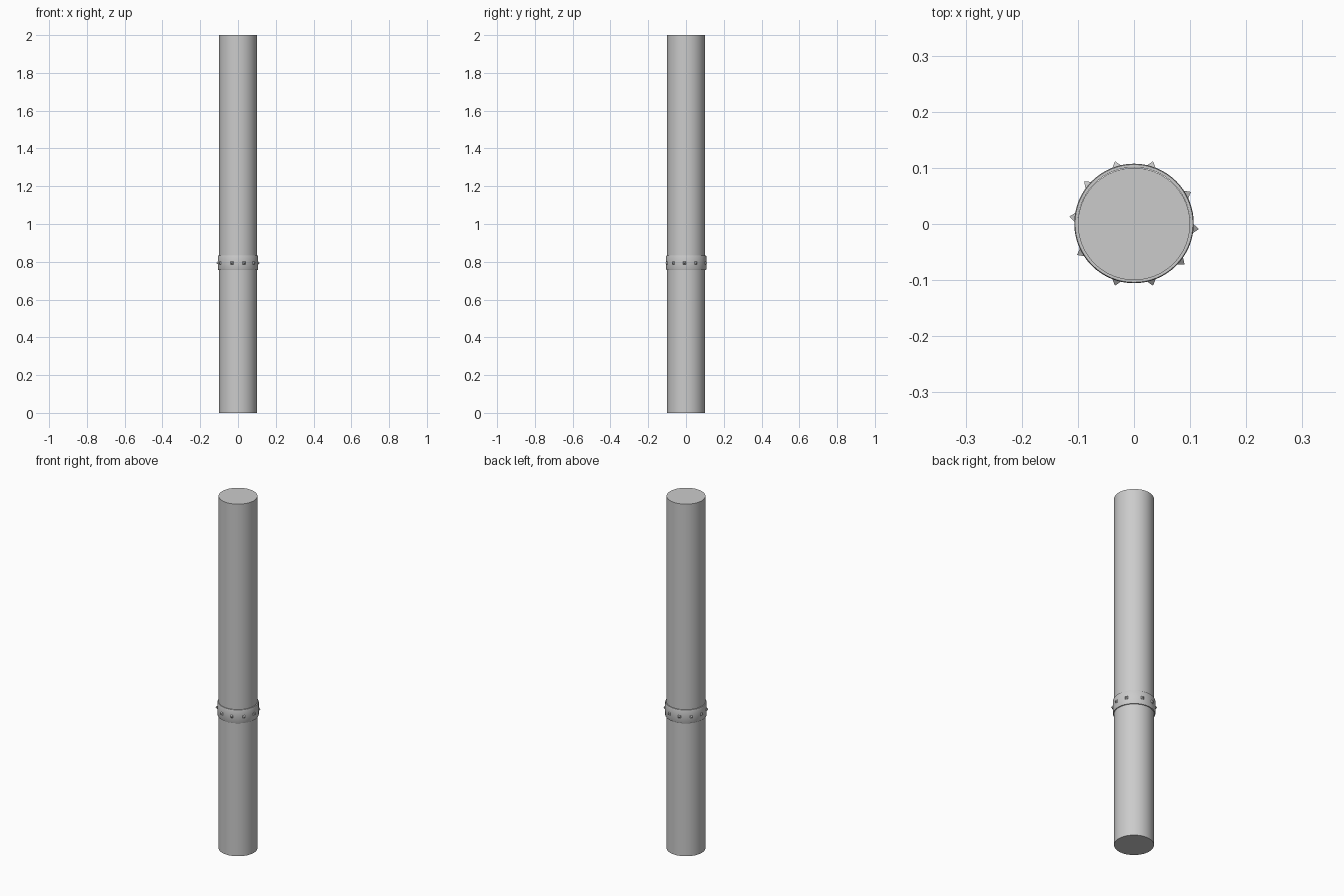
import bpy, bmesh, math
from mathutils import Matrix

if "Cube" in bpy.data.objects:
    bpy.data.objects.remove(bpy.data.objects["Cube"])


def finish(name, bm):
    bmesh.ops.recalc_face_normals(bm, faces=bm.faces)
    me = bpy.data.meshes.new(name)
    bm.to_mesh(me)
    bm.free()
    ob = bpy.data.objects.new(name, me)
    bpy.context.collection.objects.link(ob)
    return ob


def smooth(ob):
    bpy.ops.object.select_all(action='DESELECT')
    ob.select_set(True)
    bpy.context.view_layer.objects.active = ob
    bpy.ops.object.shade_smooth_by_angle(angle=math.radians(35))


# pole
bm = bmesh.new()
bmesh.ops.create_cone(bm, cap_ends=True, segments=64, radius1=0.1, radius2=0.1,
                      depth=2, matrix=Matrix.Translation((0, 0, 1)))
smooth(finish("pole", bm))

# band: rectangular section with softened outer corners, turned around the pole
profile = [(0.1, 0.757), (0.105, 0.757), (0.1065, 0.760),
           (0.1065, 0.829), (0.105, 0.833), (0.1, 0.833)]
N = 64
bm = bmesh.new()
rings = []
for i in range(N):
    a = 2 * math.pi * i / N
    rings.append([bm.verts.new((r * math.cos(a), r * math.sin(a) + 0.001, z))
                  for r, z in profile])
for i in range(N):
    p, q = rings[i], rings[(i + 1) % N]
    for j in range(len(profile)):
        k = (j + 1) % len(profile)
        bm.faces.new((p[j], q[j], q[k], p[k]))
smooth(finish("collar_band", bm))

# pyramid studs, with slightly wider gaps at front and back
for n, deg in enumerate([-5, 29, 73, 107, 140, 174, 209, 253, 287, 321]):
    bm = bmesh.new()
    bmesh.ops.create_cone(bm, cap_ends=True, segments=4, radius1=0.0145,
                          radius2=0, depth=0.013,
                          matrix=Matrix.Rotation(math.pi / 4, 4, 'Z'))
    place = (Matrix.Translation((0, 0.001, 0.794))
             @ Matrix.Rotation(math.radians(deg), 4, 'Z')
             @ Matrix.Translation((0.1095, 0, 0))
             @ Matrix.Rotation(math.pi / 2, 4, 'Y'))
    bm.transform(place)
    finish("stud_%d" % n, bm)
